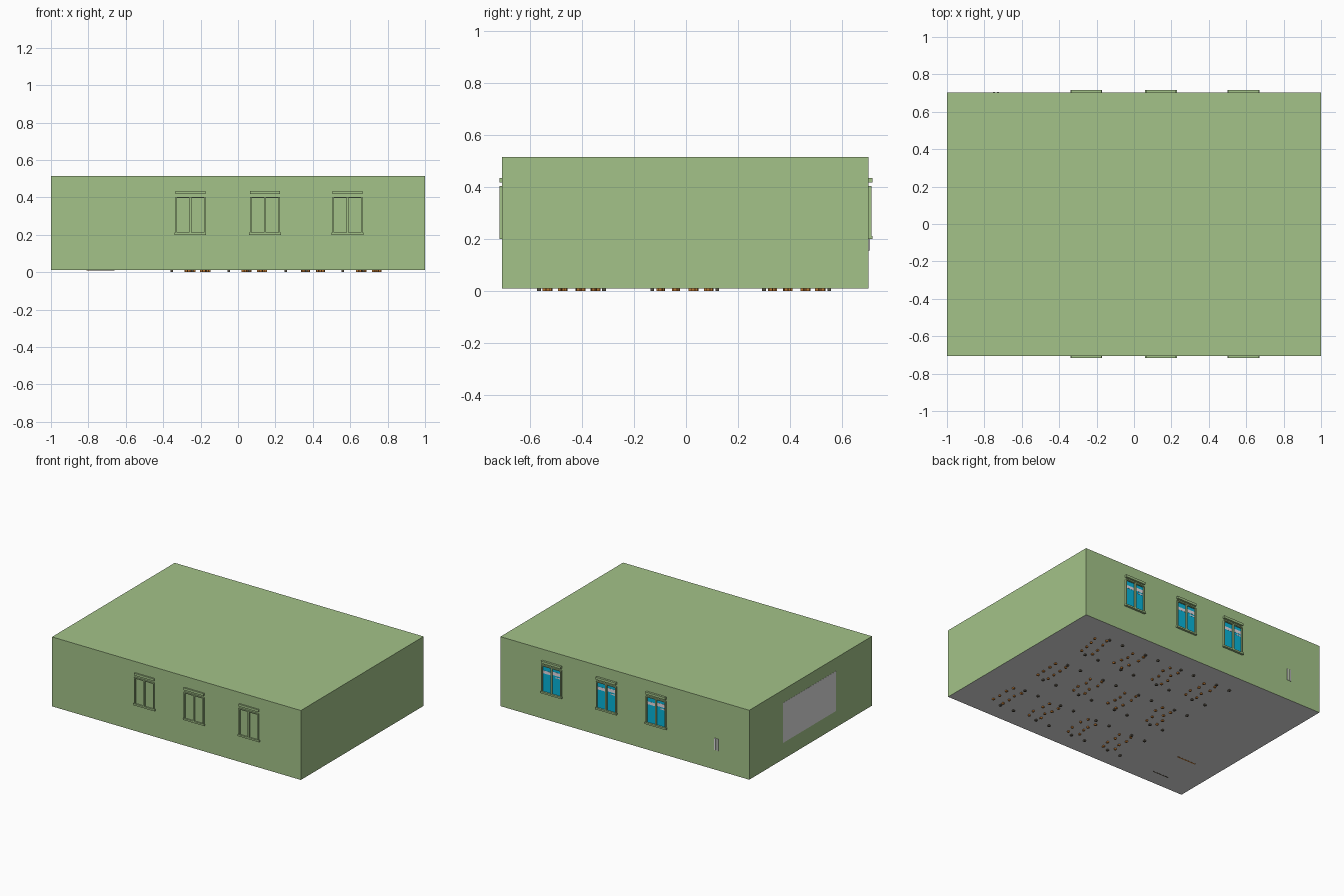
import bpy, bmesh, math, random
from mathutils import Matrix, Vector

if "Cube" in bpy.data.objects:
    bpy.data.objects.remove(bpy.data.objects["Cube"])

random.seed(4)


def mat(name, col):
    m = bpy.data.materials.new(name)
    m.diffuse_color = (*col, 1)
    m.use_nodes = True
    m.node_tree.nodes["Principled BSDF"].inputs["Base Color"].default_value = m.diffuse_color
    return m


GREEN = mat("wall green", (0.37, 0.545, 0.25))
GREY = mat("light grey", (0.74, 0.74, 0.74))
BLUE = mat("sky blue", (0.002, 0.46, 0.70))
CLOUD = mat("cloud white", (0.86, 0.78, 0.82))
WOOD = mat("orange wood", (0.50, 0.18, 0.03))
DARK = mat("dark metal", (0.10, 0.085, 0.06))


def build(name, boxes, mats, loc=(0, 0, 0), rot=0.0):
    """One object from boxes given as (x0, x1, y0, y1, z0, z1, material slot)."""
    bm = bmesh.new()
    for x0, x1, y0, y1, z0, z1, slot in boxes:
        m = Matrix.Translation(((x0 + x1) / 2, (y0 + y1) / 2, (z0 + z1) / 2)) \
            @ Matrix.Diagonal((x1 - x0, abs(y1 - y0), z1 - z0, 1))
        vs = bmesh.ops.create_cube(bm, size=1, matrix=m)["verts"]
        for f in {f for v in vs for f in v.link_faces}:
            f.material_index = slot
    me = bpy.data.meshes.new(name)
    bm.to_mesh(me)
    bm.free()
    for m in mats:
        me.materials.append(m)
    ob = bpy.data.objects.new(name, me)
    ob.location = loc
    ob.rotation_euler.z = rot
    bpy.context.collection.objects.link(ob)
    return ob


def legs(hx, hy, w, top, slot):
    return [(sx * hx - w, sx * hx + w, sy * hy - w, sy * hy + w, 0, top, slot)
            for sx in (-1, 1) for sy in (-1, 1)]


# Room shell: green walls and ceiling, grey floor face
W, Z0, Z1 = 1.0, 0.0105, 0.515
FRONT, BACK = -0.7065, 0.702
room = build("room_shell", [(-W, W, FRONT, BACK, Z0, Z1, 0)], [GREEN, GREY])
for p in room.data.polygons:
    p.material_index = 1 if p.normal.z < -0.5 else 0

# Window frames on both long walls, with panes only at the back
for i, cx in enumerate((-0.255, 0.145, 0.585)):
    for label, side, wall, depth, sill in (("front", -1, FRONT, 0.0102, 0.0108),
                                           ("back", 1, BACK, 0.0115, 0.0155)):
        def bar(x0, x1, z0, z1, d):
            ya, yb = sorted((wall - side * 0.002, wall + side * d))
            return (x0, x1, ya, yb, z0, z1, 0)
        build(f"{label}_window_frame_{i}", [
            bar(-0.080, -0.072, 0.21, 0.403, depth),
            bar(0.072, 0.080, 0.21, 0.403, depth),
            bar(-0.006, 0.006, 0.21, 0.403, depth),
            bar(-0.072, 0.072, 0.396, 0.403, depth),
            bar(-0.085, 0.085, 0.20, 0.212, sill),
            bar(-0.080, 0.080, 0.417, 0.434, sill - 0.0005)], [GREEN], (cx, 0, 0))
    build(f"back_window_glass_{i}",
          [(-0.073, 0.073, BACK - 0.001, BACK + 0.002, 0.21, 0.397, 0)], [BLUE], (cx, 0, 0))
    # cloud streaks painted in the panes
    build(f"window_cloud_{i}", [
        (-0.072, -0.006, BACK, BACK + 0.003, 0.350, 0.374, 0),
        (0.006, 0.072, BACK, BACK + 0.003, 0.343, 0.364, 0),
        (-0.072, -0.030, BACK, BACK + 0.003, 0.333, 0.341, 0)], [CLOUD], (cx, 0, 0))

# Two upright strips on the back wall and the board panel on the left wall
build("handle_strips", [(-0.753, -0.742, BACK - 0.002, BACK + 0.005, 0.155, 0.24, 0),
                        (-0.732, -0.721, BACK - 0.002, BACK + 0.005, 0.155, 0.24, 0)], [GREY])
build("board_panel", [(-1.001, -0.995, -0.29, 0.315, 0.13, 0.42, 0)], [GREY])


def chair(name, loc, rot):
    build(name, legs(0.042, 0.03, 0.0065, 0.085, 0) + [
        (-0.048, 0.048, -0.037, 0.037, 0.085, 0.092, 0),
        (0.036, 0.048, -0.036, -0.026, 0.092, 0.17, 0),
        (0.036, 0.048, 0.026, 0.036, 0.092, 0.17, 0),
        (0.038, 0.046, -0.036, 0.036, 0.135, 0.17, 0)], [WOOD], loc, rot)


# Four rows of three double desks, each with two loosely placed chairs
for r in range(4):
    for c, cy in enumerate((-0.44, -0.005, 0.425)):
        x = -0.30 + r * 0.305
        build(f"desk_{r}_{c}", legs(0.055, 0.125, 0.007, 0.14, 1) + [
            (-0.07, 0.07, -0.145, 0.145, 0.14, 0.15, 0),
            (-0.06, 0.06, -0.125, 0.125, 0.115, 0.12, 0)], [WOOD, DARK], (x, cy, 0))
        for k, s in enumerate((-1, 1)):
            chair(f"chair_{r}_{c}_{k}",
                  (x + 0.083 + random.uniform(-0.02, 0.02), cy + s * 0.063, 0),
                  math.radians(random.uniform(-18, 18)))

# Teacher's desk on panel legs, with its chair
build("teacher_desk", [(-0.81, -0.66, -0.346, -0.336, 0.0098, 0.15, 0),
                       (-0.79, -0.66, -0.595, -0.587, 0.0098, 0.15, 1),
                       (-0.82, -0.65, -0.61, -0.32, 0.15, 0.16, 0)], [WOOD, DARK])
chair("teacher_chair", (-0.87, -0.46, 0.011), math.pi)
